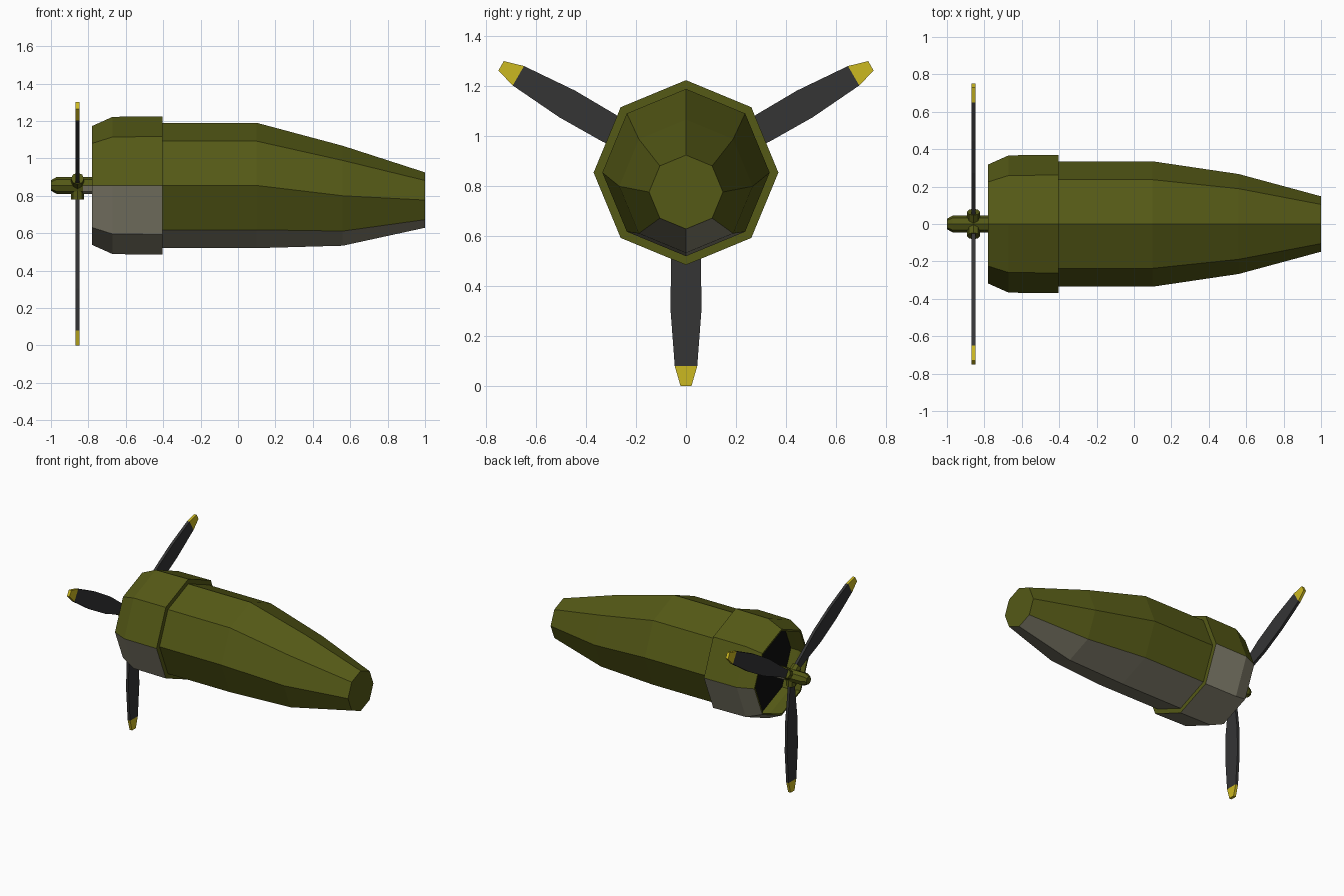
import bpy, bmesh
from math import sin, cos, pi
from mathutils import Matrix, Vector

if "Cube" in bpy.data.objects:
    bpy.data.objects.remove(bpy.data.objects["Cube"])

AXIS_Z = 0.855
PROP_X = -0.858


def material(name, rgb):
    m = bpy.data.materials.new(name)
    m.diffuse_color = (*rgb, 1)
    m.use_nodes = True
    m.node_tree.nodes["Principled BSDF"].inputs["Base Color"].default_value = m.diffuse_color
    return m


OLIVE = material("olive", (0.09, 0.1, 0.008))
GREY = material("underside_grey", (0.25, 0.235, 0.17))
DARK = material("blade_dark", (0.035, 0.035, 0.036))
YELLOW = material("tip_yellow", (0.6, 0.48, 0.015))
BLACK = material("intake_black", (0.004, 0.004, 0.004))


def finish(name, bm, mats):
    bmesh.ops.recalc_face_normals(bm, faces=bm.faces)
    me = bpy.data.meshes.new(name)
    bm.to_mesh(me)
    bm.free()
    for m in mats:
        me.materials.append(m)
    ob = bpy.data.objects.new(name, me)
    bpy.context.collection.objects.link(ob)
    return ob


def loft(name, rings, under=(), segs=None, end_mat=0):
    """Octagonal loft along x; rings are (x, radius, centre z).
    Facets in 'under' on segments 'segs' are grey."""
    bm = bmesh.new()
    loops = [[bm.verts.new((x, r * sin(i * pi / 4), z + r * cos(i * pi / 4)))
              for i in range(8)] for x, r, z in rings]
    for s, (a, b) in enumerate(zip(loops, loops[1:])):
        for i in range(8):
            j = (i + 1) % 8
            f = bm.faces.new((a[i], a[j], b[j], b[i]))
            if i in under and (segs is None or s in segs):
                f.material_index = 1
    bm.faces.new(loops[0])
    bm.faces.new(loops[-1]).material_index = end_mat
    return finish(name, bm, (OLIVE, GREY, BLACK))


# Tapering nacelle body with a grey belly
loft("nacelle_body", [(-0.42, 0.335, AXIS_Z), (0.10, 0.335, AXIS_Z),
                      (0.56, 0.267, 0.80), (1.0, 0.148, 0.777)], under=(3, 4))

# Open-fronted cowling: rear lip, outer skin, front rim, inner wall, black back plate
cowl = [(-0.405, 0.33), (-0.405, 0.37), (-0.67, 0.367), (-0.78, 0.318),
        (-0.78, 0.305), (-0.67, 0.35), (-0.61, 0.35)]
loft("cowling", [(x, r, AXIS_Z) for x, r in cowl],
     under=(2, 3, 4, 5), segs=(1, 2), end_mat=2)

# Propeller shaft and nose
shaft = [(-1.0, 0.028), (-0.97, 0.045), (-0.83, 0.045), (-0.60, 0.045)]
loft("propeller_shaft", [(x, r, AXIS_Z) for x, r in shaft],
     under=(2, 3, 4, 5), segs=(2,))

# Blade outline: (distance from axis, half width)
OUTLINE = [(0.05, 0.025), (0.15, 0.035), (0.35, 0.06), (0.55, 0.062),
           (0.775, 0.045), (0.855, 0.022)]


def blade(name, turn):
    bm = bmesh.new()
    t = 0.01
    loops = [[bm.verts.new(turn @ Vector((x, y, -d)))
              for x, y in ((-t, -w), (t, -w), (t, w), (-t, w))] for d, w in OUTLINE]
    for s, (a, b) in enumerate(zip(loops, loops[1:])):
        for i in range(4):
            j = (i + 1) % 4
            f = bm.faces.new((a[i], a[j], b[j], b[i]))
            f.material_index = int(s == len(OUTLINE) - 2)
    bm.faces.new(loops[0])
    bm.faces.new(loops[-1]).material_index = 1
    finish(name, bm, (DARK, YELLOW))


def socket(name, turn):
    bm = bmesh.new()
    bmesh.ops.create_cone(bm, cap_ends=True, segments=8, radius1=0.035,
                          radius2=0.035, depth=0.074,
                          matrix=turn @ Matrix.Translation((0, 0, -0.037)))
    finish(name, bm, (OLIVE,))


# Three blades, each in a hub socket
for k in range(3):
    turn = Matrix.Translation((PROP_X, 0, AXIS_Z)) @ Matrix.Rotation(k * 2 * pi / 3, 4, 'X')
    blade(f"propeller_blade_{k + 1}", turn)
    socket(f"hub_socket_{k + 1}", turn)
